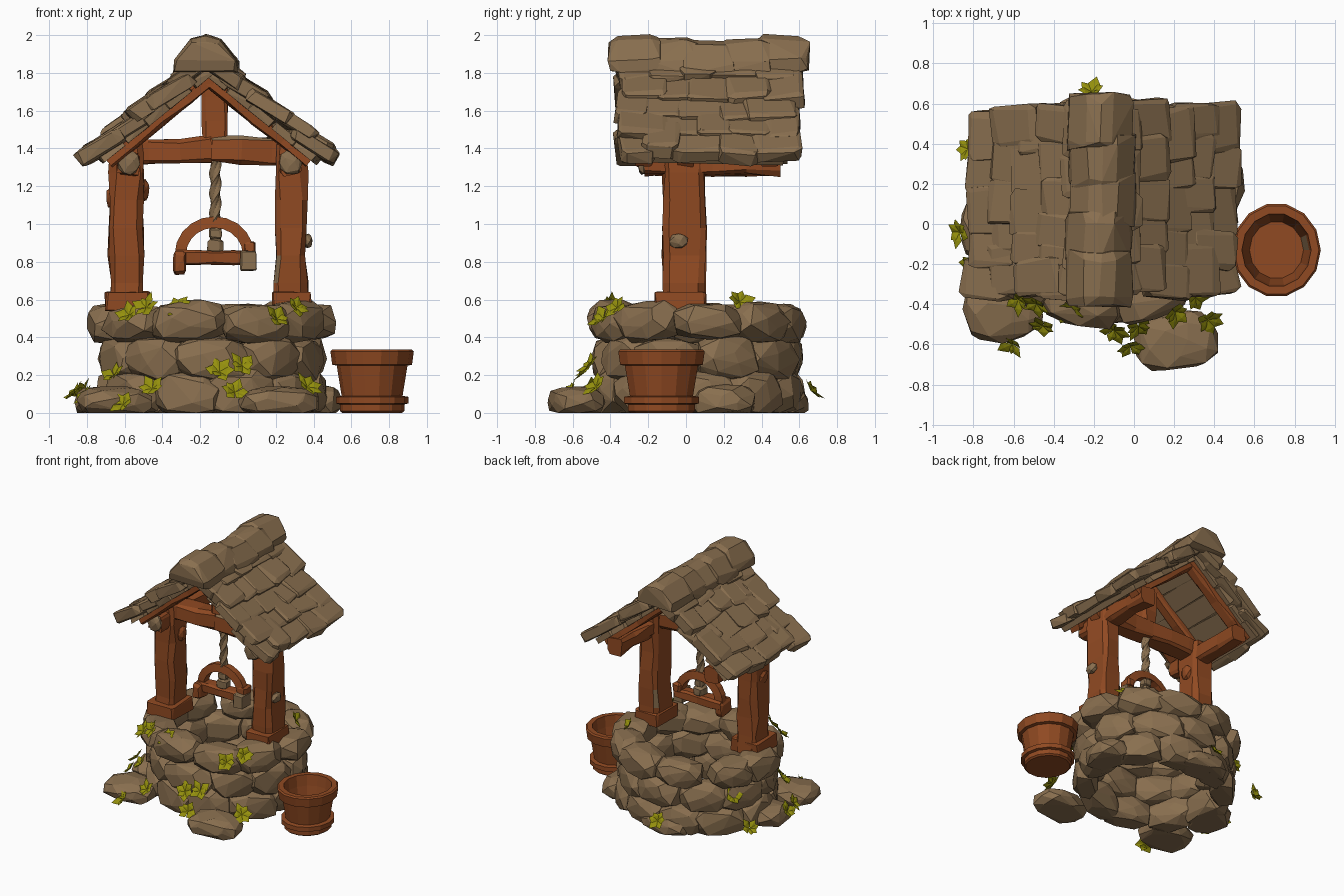
import bpy, bmesh, math, random
from mathutils import Vector, Matrix

if "Cube" in bpy.data.objects:
    bpy.data.objects.remove(bpy.data.objects["Cube"])

random.seed(11)
R = random.uniform


def material(name, rgb):
    m = bpy.data.materials.new(name)
    m.diffuse_color = (*rgb, 1)
    m.use_nodes = True
    m.node_tree.nodes["Principled BSDF"].inputs["Base Color"].default_value = m.diffuse_color
    return m


STONE = material("grey_brown_stone", (0.25, 0.158, 0.078))
WOOD = material("red_brown_wood", (0.28, 0.068, 0.016))
LEAF = material("olive_leaf", (0.30, 0.28, 0.004))


def finish(bm, name, mats, rule=None):
    """Turn a bmesh into an object; rule(face centre) picks the material index."""
    bmesh.ops.recalc_face_normals(bm, faces=bm.faces)
    if rule:
        for f in bm.faces:
            f.material_index = int(rule(f.calc_center_median()))
    me = bpy.data.meshes.new(name)
    bm.to_mesh(me)
    bm.free()
    for m in mats:
        me.materials.append(m)
    ob = bpy.data.objects.new(name, me)
    bpy.context.collection.objects.link(ob)
    return ob


def hull(bm, points):
    t = bmesh.new()
    for p in points:
        t.verts.new((p.x, p.y, max(p.z, 0)))
    bmesh.ops.convex_hull(t, input=t.verts[:])
    bmesh.ops.delete(t, geom=[v for v in t.verts if not v.link_faces], context='VERTS')
    bmesh.ops.dissolve_limit(t, angle_limit=0.12, verts=t.verts[:], edges=t.edges[:])
    me = bpy.data.meshes.new("temp")
    t.to_mesh(me)
    t.free()
    bm.from_mesh(me)
    bpy.data.meshes.remove(me)


def chunk(bm, mat, half, bevel=0.4, jit=0.1):
    """Hewn block or slab: jittered chamfered box."""
    pts = []
    for sx in (-1, 1):
        for sy in (-1, 1):
            for sz in (-1, 1):
                for k in range(3):
                    p = [s * (1 - bevel * R(0.5, 1.4)) for s in (sx, sy, sz)]
                    p[k] = (sx, sy, sz)[k] * (1 - R(0, jit))
                    pts.append(mat @ Vector([a * h for a, h in zip(p, half)]))
    hull(bm, pts)


def rock(bm, mat, half, e=3.6, n=34, jit=0.1):
    """Field stone: faceted super-ellipsoid with irregular points."""
    pts = []
    for i in range(n):
        z = 1 - 2 * (i + R(.2, .8)) / n
        a, r = i * 2.39996 + R(-.25, .25), math.sqrt(1 - z * z)
        d = (r * math.cos(a), r * math.sin(a), z)
        k = sum(abs(c) ** e for c in d) ** (-1 / e) * (1.05 - R(0, jit))
        pts.append(mat @ Vector([c * k * h for c, h in zip(d, half)]))
    hull(bm, pts)


def loft(bm, rings):
    rows = [[bm.verts.new(p) for p in r] for r in rings]
    n = len(rows[0])
    for a, b in zip(rows, rows[1:]):
        for i in range(n):
            bm.faces.new((a[i], a[(i + 1) % n], b[(i + 1) % n], b[i]))
    bm.faces.new(rows[0])
    bm.faces.new(rows[-1])


def timber(bm, p0, p1, w, d, segs=5, jit=0.012):
    """Rough hewn beam: w is across, d is along y (or up for beams along y)."""
    p0, p1 = Vector(p0), Vector(p1)
    ax = (p1 - p0).normalized()
    v = Vector((0, 0, 1)) if abs(ax.y) > 0.8 else Vector((0, 1, 0))
    u = v.cross(ax).normalized()
    sec = [(1, .7), (.7, 1), (-.7, 1), (-1, .7), (-1, -.7), (-.7, -1), (.7, -1), (1, -.7)]
    rings = []
    for i in range(segs + 1):
        c = p0.lerp(p1, i / segs)
        rings.append([c + u * (a * w / 2 + R(-jit, jit)) + v * (b * d / 2 + R(-jit, jit)) for a, b in sec])
    loft(bm, rings)


T = Matrix.Translation
CX, CY = -0.14, 0.06

# Well wall: three courses of stones around an oval, the rim the thickest
for name, z, hz, rx, ry, n, off, t in (("lower_wall", 0.10, 0.12, 0.61, 0.56, 10, 0.0, .10),
                                       ("middle_wall", 0.29, 0.12, 0.605, 0.555, 10, 0.5, .105),
                                       ("wall_rim", 0.475, 0.105, 0.655, 0.58, 10, 0.1, .125)):
    bm = bmesh.new()
    for i in range(n):
        a = (i + off + R(-.14, .14)) * math.tau / n
        th = t * R(.93, 1.07)
        pos = (CX + (rx - th) * math.cos(a), CY + (ry - th) * math.sin(a), z + R(-.012, .012))
        rot = Matrix.Rotation(a + R(-.08, .08), 4, 'Z') @ Matrix.Rotation(R(-.13, .13), 4, 'X')
        rock(bm, T(pos) @ rot, (th, R(.17, .205), hz * R(.92, 1.05)))
    finish(bm, name, [STONE])

# Loose boulders on the ground
bm = bmesh.new()
for pos, half, rz in (((-.65, -.42, .055), (.195, .17, .085), .2), ((.21, -.58, .055), (.21, .15, .085), .1),
                      ((.42, .2, .06), (.13, .17, .09), .1), ((-.72, -.02, .05), (.14, .17, .09), 0),
                      ((-.2, .53, .05), (.2, .12, .09), 0)):
    rock(bm, T(pos) @ Matrix.Rotation(rz, 4, 'Z'), half, 2.8, 40)
finish(bm, "boulders", [STONE])

# Posts with feet, cross beam and king post
for name, x, w in (("left_post", -.59, .18), ("right_post", .28, .165)):
    bm = bmesh.new()
    timber(bm, (x, -.01, .54), (x, -.01, 1.42), w, .22, 6)
    finish(bm, name, [WOOD, STONE], lambda c: .2 < c.x < .23 and .65 < c.z < .85)
    bm = bmesh.new()
    chunk(bm, T((x + .005, -.03, .59)), (.125 if x < 0 else .11, .14, .055), .15)
    finish(bm, name + "_foot", [WOOD])
bm = bmesh.new()
timber(bm, (-.64, -.02, 1.375), (-.14, -.02, 1.395), .14, .15, 3)
timber(bm, (-.14, -.02, 1.395), (.34, -.02, 1.375), .14, .15, 3)
finish(bm, "cross_beam", [WOOD, STONE], lambda c: -.1 < c.x < .25 and c.z > 1.43)
bm = bmesh.new()
timber(bm, (-.12, -.02, 1.42), (-.13, -.02, 1.8), .14, .13, 3)
finish(bm, "king_post", [WOOD])

# Knots on the posts
bm = bmesh.new()
rock(bm, T((-.66, -.02, 1.14)), (.04, .06, .06), 2.5, 20)
rock(bm, T((-.5, -.0, 1.18)), (.03, .05, .06), 2.5, 20)
finish(bm, "wood_knots", [WOOD])
bm = bmesh.new()
rock(bm, T((.365, -.04, .91)), (.03, .05, .04), 2.5, 20)
finish(bm, "cut_branch", [STONE])

# Wall plates running front to back, with pale cut ends
bm, ends = bmesh.new(), bmesh.new()
for x in (-.58, .28):
    timber(bm, (x, -.22, 1.32), (x, .5, 1.32), .12, .12, 4)
    rock(ends, T((x, -.225, 1.325)), (.06, .03, .065), 2.6, 24)
finish(bm, "wall_plates", [WOOD])
finish(ends, "plate_ends", [STONE])

# Roof: shingles, boards and rafters on both slopes
TH, APEX = math.radians(39), Vector((-.155, 0, 1.94))
Y0, Y1 = -.35, .56


def slope_frame(s, d, y, n, tilt=0):
    c, k = math.cos(TH - tilt), math.sin(TH - tilt)
    down, up = Vector((s * math.cos(TH), 0, -math.sin(TH))), Vector((s * math.sin(TH), 0, math.cos(TH)))
    pos = APEX + down * d + up * n + Vector((0, y, 0))
    return Matrix(((s * c, 0, s * k, pos.x), (0, 1, 0, pos.y), (-k, 0, c, pos.z), (0, 0, 0, 1)))


shingles, boards, rafters = bmesh.new(), bmesh.new(), bmesh.new()
for s in (-1, 1):
    for row in range(5):
        cuts = [Y0 + R(-.04, .03)] + [Y0 + (Y1 - Y0) * (i + (row % 2 - .5) * .4 + R(-.2, .2)) / 5
                                      for i in range(1, 5)] + [Y1 + R(-.03, .05)]
        for a, b in zip(cuts, cuts[1:]):
            m = slope_frame(s, .13 + row * .157 + R(-.025, .025), (a + b) / 2, -.05 + R(-.012, .012), R(.06, .16))
            m = m @ Matrix.Rotation(R(-.13, .13), 4, 'Z') @ Matrix.Rotation(R(-.09, .09), 4, 'X')
            chunk(shingles, m, (.145, (b - a) / 2 + .03, R(.038, .05)), .3, .15)
        chunk(boards, slope_frame(s, .13 + row * .155, .1, -.108) @ Matrix.Rotation(R(-.04, .04), 4, 'Z'),
              (.078, R(.41, .45), .024), .1, .05)
    for y in (-.22, 0, .44):
        f = slope_frame(s, 0, y, -.142)
        timber(rafters, f @ Vector((.08, 0, 0)), f @ Vector((.8, 0, 0)), .06, .09, 4, .008)
finish(shingles, "roof_shingles", [STONE])
finish(boards, "roof_boards", [STONE])
finish(rafters, "rafters", [WOOD])

# Ridge cap stones, overlapping and sagging in the middle
bm = bmesh.new()
for i in range(5):
    y = -.27 + i * .195
    sag = .03 - .03 * abs(i - 2) / 2
    m = T((-.165 + R(-.012, .012), y, 1.895 - sag)) @ Matrix.Rotation(R(-.06, .06), 4, 'X')
    hw = .175
    # low, wide hexagonal cross-section that follows both slopes
    sec = ((-1, -.09), (-.97, -.02), (-.45, .085), (0, .105), (.45, .085), (.97, -.02), (1, -.09))
    pts = [m @ Vector((a * hw * (1 - .1 * abs(q)) + R(-.012, .012), q * .135 + R(-.012, .012),
                       b * (1 if abs(q) < .9 else .8) + R(-.008, .006)))
           for a, b in sec for q in (-1, -.7, .7, 1)]
    hull(bm, pts)
finish(bm, "ridge_stones", [STONE])

# Twisted rope with a knot
bm = bmesh.new()
rings = []
for i in range(37):
    z, tw = .9 + .45 * i / 36, i * .25
    rings.append([Vector((-.12 + (.027 + .006 * math.cos(3 * a)) * math.cos(a + tw),
                          -.01 + (.027 + .006 * math.cos(3 * a)) * math.sin(a + tw), z))
                  for a in [k * math.tau / 12 for k in range(12)]])
loft(bm, rings)
chunk(bm, T((-.12, -.01, .885)), (.045, .045, .04))
chunk(bm, T((-.12, -.01, .95)), (.035, .035, .03))
finish(bm, "rope", [STONE])

# Hanging handle: arch, bar and end lumps
bm = bmesh.new()
rings = []
for i in range(11):
    a = math.pi * i / 10
    rings.append([Vector((-.125 + (.18 + p) * math.cos(a), -.01 + q, .84 + (.17 + p) * math.sin(a)))
                  for p, q in ((.03, .025), (.03, -.025), (-.03, -.035), (-.03, .035))])
loft(bm, rings)
timber(bm, (-.33, -.01, .82), (.08, -.01, .82), .075, .1, 4, .006)
chunk(bm, T((-.31, -.03, .795)), (.035, .07, .065))
chunk(bm, T((.06, .0, .875)), (.035, .05, .035))
finish(bm, "hanging_handle", [WOOD])
bm = bmesh.new()
chunk(bm, T((.055, -.03, .805)), (.045, .06, .055), .2)
finish(bm, "handle_end", [STONE])

# Bucket: turned profile, outside then inside
bm = bmesh.new()
profile = [(.165, 0), (.178, .01), (.178, .045), (.2, .05), (.2, .085), (.168, .09), (.195, .25), (.22, .255),
           (.23, .325), (.22, .335), (.18, .335), (.17, .25), (.14, .09)]
loft(bm, [[Vector((.71 + r * math.cos(k * math.tau / 14) * .96, -.13 + r * math.sin(k * math.tau / 14) * 1.02, z))
           for k in range(14)] for r, z in profile])
finish(bm, "bucket", [WOOD, STONE],
       lambda c: .82 < c.x < .87 and .11 < c.z < .24 and -.13 < c.y < -.05)

# Leaf sprigs: broad pointed leaves fanned over the stones
bm = bmesh.new()
sprigs = [(-.57, -.37, .51), (-.48, -.39, .55), (-.32, -.42, .55), (.2, -.43, .49), (.3, -.36, .55), (.3, .28, .58),
          (-.1, -.52, .21), (.02, -.5, .24), (-.65, -.29, .19), (-.86, -.04, .09), (-.6, -.59, .04), (-.02, -.6, .1),
          (.36, -.47, .13), (-.21, .65, .11), (-.82, .37, .1), (-.8, -.2, .08), (-.45, -.5, .12), (-.65, .34, .3)]
for pos in sprigs:
    out = Vector((pos[0] - CX, pos[1] - CY, 0)).normalized()
    face = (out + Vector((0, 0, .8))).normalized()
    base = Vector(pos) + face * .012
    u = face.cross(Vector((0, 0, 1))).normalized()
    v = face.cross(u)
    for i in range(6):
        a = i * math.tau / 6 + R(-.3, .3)
        d = (u * math.cos(a) + v * math.sin(a) + face * R(.15, .55)).normalized()
        side = d.cross(face).normalized()
        ln, w = R(.06, .095), R(.026, .036)
        mid = base + d * ln * .5
        q = [bm.verts.new(p) for p in (base, mid + side * w, base + d * ln, mid - side * w)]
        c = bm.verts.new(mid + face * .006)
        for k in range(4):
            bm.faces.new((q[k], q[(k + 1) % 4], c))
finish(bm, "leaf_sprigs", [LEAF])
